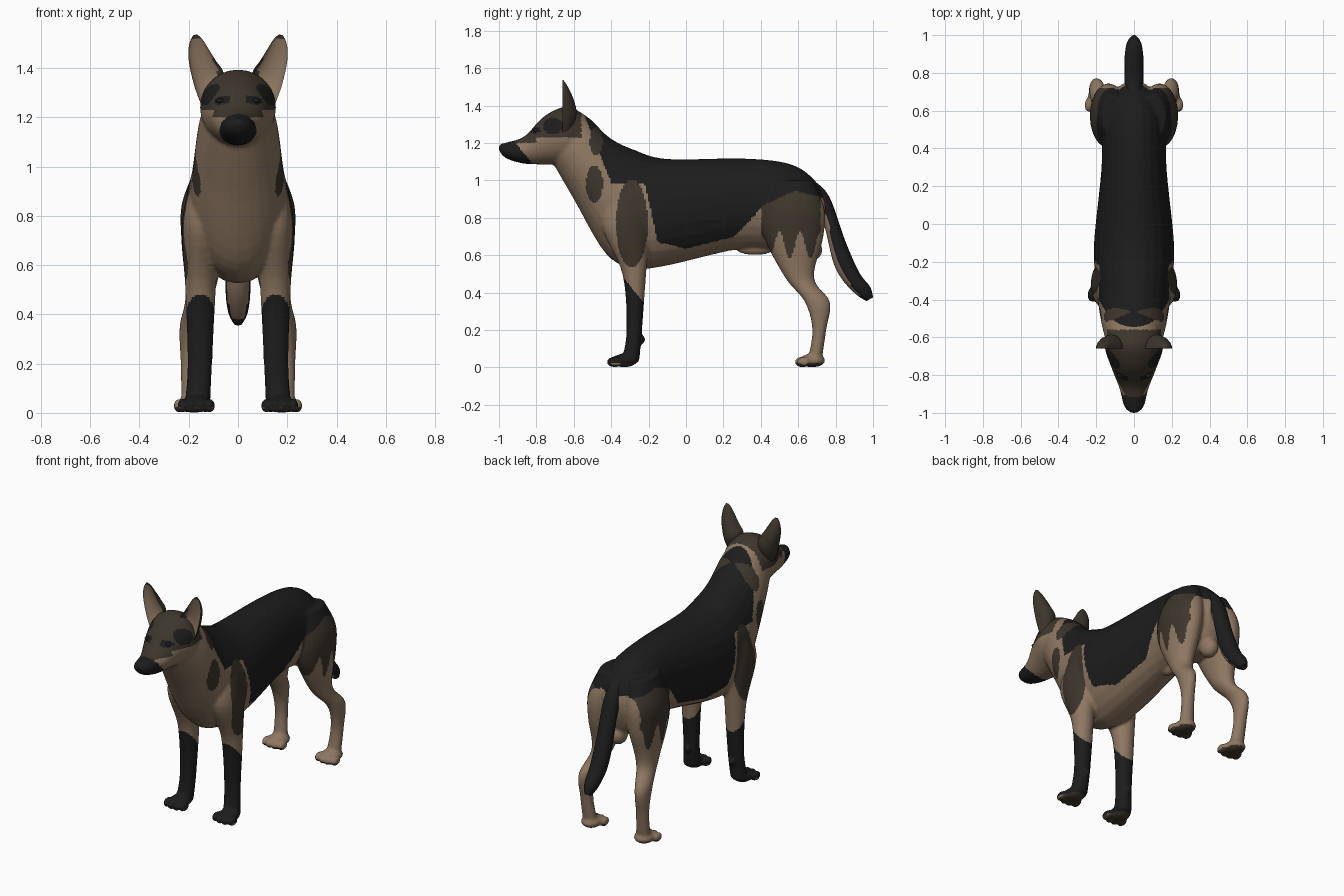
import bpy, bmesh, math
from mathutils import Vector, Matrix

if "Cube" in bpy.data.objects:
    bpy.data.objects.remove(bpy.data.objects["Cube"])


def material(name, rgb):
    m = bpy.data.materials.new(name)
    m.diffuse_color = (*rgb, 1)
    m.use_nodes = True
    m.node_tree.nodes["Principled BSDF"].inputs["Base Color"].default_value = m.diffuse_color
    return m


MATS = [material("tan_fur", (0.27, 0.185, 0.12)),
        material("brown_fur", (0.046, 0.036, 0.025)),
        material("black_fur", (0.012, 0.012, 0.012))]
TAN, BROWN, BLACK = 0, 1, 2


def spline(rows, steps):
    """Catmull-Rom interpolation of rows of numbers."""
    out = []
    for i in range(len(rows) - 1):
        a, b, c, d = (rows[min(max(i + k, 0), len(rows) - 1)] for k in (-1, 0, 1, 2))
        for s in range(steps):
            t = s / steps
            out.append([0.5 * (2 * q + (r - p) * t + (2 * p - 5 * q + 4 * r - w) * t * t
                               + (3 * q - p - 3 * r + w) * t ** 3)
                        for p, q, r, w in zip(a, b, c, d)])
    return out + [list(rows[-1])]


def skin(bm, rings):
    """Closed tube through rings of points."""
    loops = [[bm.verts.new(p) for p in r] for r in rings]
    n, faces = len(loops[0]), []
    for a, b in zip(loops, loops[1:]):
        for i in range(n):
            j = (i + 1) % n
            faces.append(bm.faces.new((a[i], a[j], b[j], b[i])))
    faces += [bm.faces.new(loops[0]), bm.faces.new(loops[-1])]
    bmesh.ops.recalc_face_normals(bm, faces=faces)


def ring(a, b, side, n=24, hollow=1):
    """Ellipse with diameter a-b; hollow < 0 folds the front half inwards."""
    out = []
    for i in range(n):
        t = 2 * math.pi * i / n
        k = math.sin(t) * (1 if i < n / 2 else hollow)
        out.append((a + b) / 2 + (a - b) / 2 * math.cos(t) + side * k)
    return out


def body_loft(bm, rows):
    """Rows: top (y, z), bottom (y, z), half width."""
    skin(bm, [ring(Vector((0, a, b)), Vector((0, c, d)), Vector((w, 0, 0)))
              for a, b, c, d, w in spline(rows, 5)])


def leg_loft(bm, rows, side):
    """Rows: height, front y, back y, centre x, half width."""
    skin(bm, [ring(Vector((side * x, f, z)), Vector((side * x, b, z)), Vector((w, 0, 0)))
              for z, f, b, x, w in spline(rows, 6)])


def ball(bm, centre, radii):
    bmesh.ops.create_uvsphere(bm, u_segments=16, v_segments=10, radius=1,
                              matrix=Matrix.Translation(centre) @ Matrix.Diagonal((*radii, 1)))


def make(name, bm, rule, remesh=0):
    """Object from bm, optionally fused by voxels, coloured by rule(centre, normal)."""
    me = bpy.data.meshes.new(name)
    bm.to_mesh(me)
    bm.free()
    ob = bpy.data.objects.new(name, me)
    bpy.context.collection.objects.link(ob)
    for m in MATS:
        me.materials.append(m)
    bpy.ops.object.select_all(action='DESELECT')
    ob.select_set(True)
    bpy.context.view_layer.objects.active = ob
    if remesh:
        r = ob.modifiers.new("fuse", 'REMESH')
        r.mode, r.voxel_size = 'VOXEL', remesh
        s = ob.modifiers.new("soften", 'SMOOTH')
        s.factor, s.iterations = 0.5, 4
        for m in ("fuse", "soften"):
            bpy.ops.object.modifier_apply(modifier=m)
    bpy.ops.object.shade_smooth_by_angle(angle=math.radians(50))
    for p in ob.data.polygons:
        p.material_index = rule(p.center, p.normal)


body = bmesh.new()
# torso and neck, from rump to throat
body_loft(body, [(.75, .9, .735, .74, .06), (.68, 1.01, .68, .64, .12),
                 (.55, 1.09, .55, .62, .168), (.3, 1.118, .3, .635, .172),
                 (-.1, 1.115, -.1, .545, .212), (-.28, 1.165, -.28, .53, .205),
                 (-.41, 1.23, -.43, .61, .19), (-.52, 1.335, -.6, .9, .165),
                 (-.62, 1.38, -.71, 1.09, .13)])
# head and muzzle
body_loft(body, [(-.54, 1.35, -.57, 1.1, .13), (-.64, 1.395, -.66, 1.085, .155),
                 (-.76, 1.342, -.77, 1.085, .118), (-.865, 1.235, -.87, 1.09, .078),
                 (-.97, 1.2, -.955, 1.115, .053), (-1, 1.178, -.992, 1.145, .022)])
# sheath and groin
ball(body, (0, .37, .635), (.032, .105, .034))
ball(body, (0, .67, .63), (.05, .06, .06))

for s in (-1, 1):
    # front leg
    leg_loft(body, [(.94, -.4, -.2, .135, .06), (.76, -.45, -.19, .15, .078),
                    (.5, -.34, -.213, .152, .062), (.2, -.318, -.235, .155, .05),
                    (.03, -.345, -.25, .165, .052)], s)
    ball(body, (s * .155, -.235, .15), (.02, .018, .022))
    # hind leg
    leg_loft(body, [(1, .45, .68, .1, .07), (.85, .41, .74, .13, .098),
                    (.7, .415, .735, .14, .09), (.48, .53, .685, .155, .058),
                    (.35, .635, .77, .195, .042), (.2, .675, .75, .195, .038),
                    (.03, .65, .725, .185, .045)], s)
    # paws with four toes
    for px, py in ((.17, -.33), (.185, .675)):
        ball(body, (s * px, py, .037), (.06, .07, .036))
        for k in (-1.5, -.5, .5, 1.5):
            ball(body, (s * px + k * .037, py - .063 + abs(k) * .012, .029), (.021, .038, .029))

# lower edge of the black saddle, with pointed neck streaks: (y, z)
SADDLE = [(-.61, 1.05), (-.575, .93), (-.53, 1.02), (-.46, .77), (-.4, .98), (-.22, .98),
          (-.15, .67), (0, .635), (.26, .7), (.42, .87), (.58, .945), (.76, .9)]
# oval patches: colour, least |x|, centre y, z, radii
PATCHES = [(BROWN, .08, -.49, .98, .045, .1), (BROWN, .1, -.29, .77, .085, .235),
           (BROWN, 0, -.48, 1.21, .035, .075),
           (BLACK, .075, -.71, 1.29, .055, .045), (BLACK, .035, -.81, 1.27, .035, .017)]


def saddle(y):
    for (y1, z1), (y2, z2) in zip(SADDLE, SADDLE[1:]):
        if y1 <= y <= y2:
            return z1 + (z2 - z1) * (y - y1) / (y2 - y1)
    return 9


def coat(c, n):
    x, y, z = abs(c.x), c.y, c.z
    if z < .022:                                        # pads and claws
        return BROWN if n.z < -.3 else BLACK if n.y < -.5 else TAN
    colour = TAN
    if .4 < y < .72 and x > .12 and z > .655 + .07 * math.cos((y - .61) * 57):
        colour = BROWN                                  # ragged thigh patch
    if z > saddle(y) and y > -.46 - max(z - 1.14, -.4) * .4:
        colour = BLACK
    if y < -.56 and z > (1.23 if y > -.8 else 1.2):     # crown and nose bridge
        colour = BROWN
    if y < -.83 - (z - 1.1) * .8:                       # muzzle
        colour = BLACK
    for col, xmin, py, pz, ry, rz in PATCHES:
        if x > xmin and ((y - py) / ry) ** 2 + ((z - pz) / rz) ** 2 < 1:
            colour = col
    return colour


make("body", body, coat, 0.0095)

# tail
bm = bmesh.new()
body_loft(bm, [(.67, 1.01, .67, .87, .04), (.765, .915, .735, .77, .05),
               (.85, .68, .785, .57, .05), (.925, .51, .835, .47, .05),
               (.985, .43, .91, .39, .04), (1, .375, .965, .355, .018)])
make("tail", bm, lambda c, n: TAN if n.y < -.45 and .385 < c.z < .8 else BLACK)


def ear_colour(c, n):
    lining = n.y < -.2 and c.z < 1.52 and abs(c.x) > .085 + max(0, c.z - 1.4) * .45
    return TAN if lining else BROWN


# ears, cupped: inner x, z, outer x, z, depth
EAR = [(.065, 1.33, .145, 1.24, .05), (.06, 1.385, .175, 1.32, .075),
       (.09, 1.43, .195, 1.4, .065), (.118, 1.475, .202, 1.46, .045),
       (.143, 1.515, .195, 1.508, .022), (.165, 1.536, .18, 1.535, .005)]
for s, side in ((-1, "left"), (1, "right")):
    bm = bmesh.new()
    skin(bm, [ring(Vector((s * a, -.66, b)), Vector((s * c, -.66, d)), Vector((0, w, 0)), 20, -.45)
              for a, b, c, d, w in spline(EAR, 4)])
    make(side + "_ear", bm, ear_colour)
    # eye
    bm = bmesh.new()
    ball(bm, (s * .072, -.802, 1.268), (.017, .014, .01))
    make(side + "_eye", bm, lambda c, n: BLACK)

# nose
bm = bmesh.new()
ball(bm, (0, -.975, 1.172), (.034, .025, .026))
make("nose", bm, lambda c, n: BLACK)
